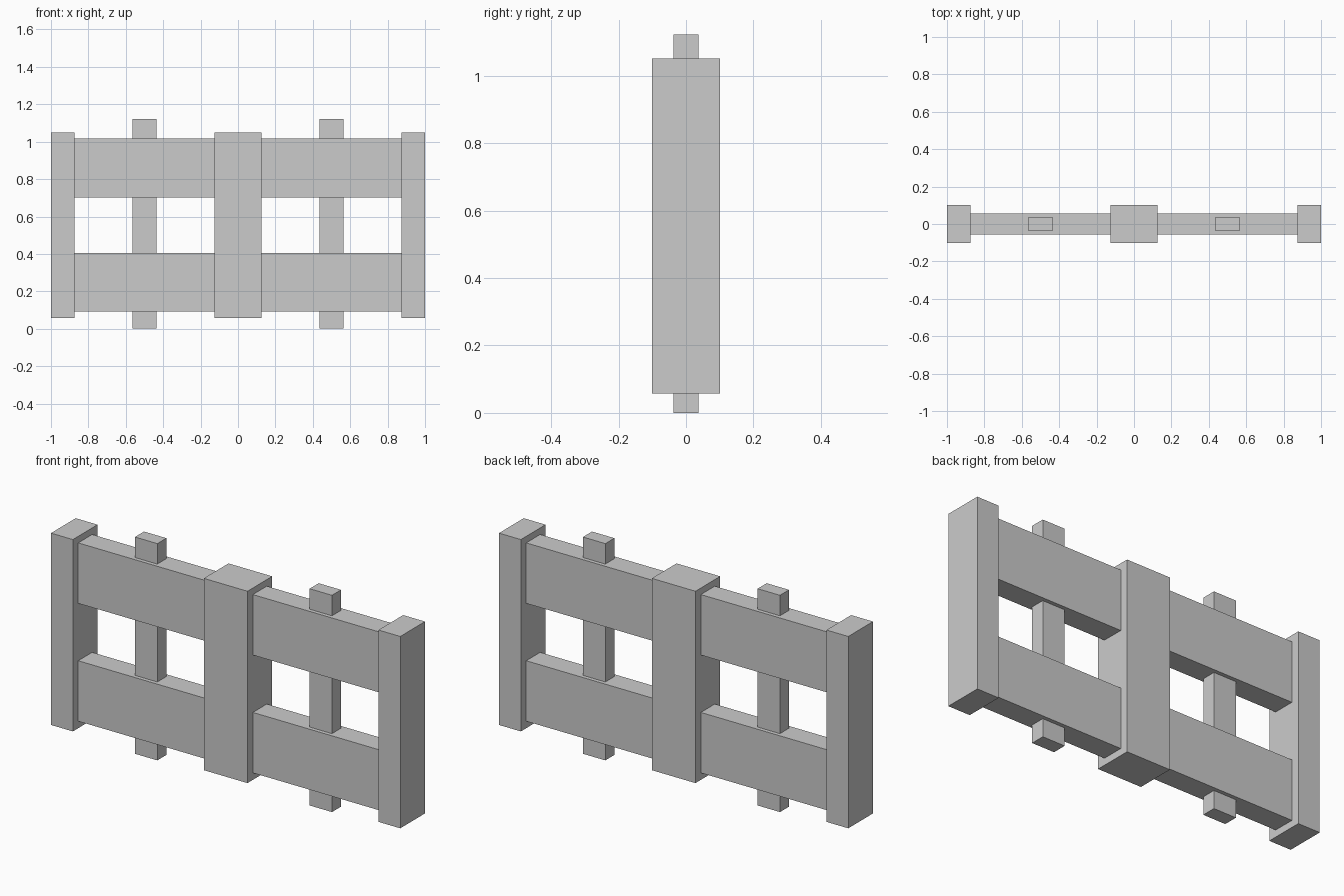
import bpy

if "Cube" in bpy.data.objects:
    bpy.data.objects.remove(bpy.data.objects["Cube"])


def box(name, x, y, z):
    """Box from (min, max) ranges on each axis."""
    bpy.ops.mesh.primitive_cube_add(size=1, location=[(a + b) / 2 for a, b in (x, y, z)])
    ob = bpy.context.object
    ob.name = name
    ob.scale = [b - a for a, b in (x, y, z)]
    bpy.ops.object.transform_apply(location=False, rotation=False, scale=True)
    return ob


POST_Y, POST_Z = (-0.101, 0.101), (0.057, 1.05)
RAIL_Y = (-0.057, 0.057)

# Wide middle post
box("middle_post", (-0.125, 0.125), POST_Y, POST_Z)

for side, s in (("left", -1), ("right", 1)):
    def span(a, b):
        return tuple(sorted((s * a, s * b)))

    # Narrow end post
    box(f"{side}_end_post", span(0.875, 1.0), POST_Y, POST_Z)
    # Horizontal rails, tucked slightly into the posts
    box(f"{side}_lower_rail", span(0.115, 0.885), RAIL_Y, (0.093, 0.406))
    box(f"{side}_upper_rail", span(0.115, 0.885), RAIL_Y, (0.703, 1.016))
    # Upright stake running through both rails
    box(f"{side}_stake", span(0.436, 0.564), (-0.037, 0.037), (0.0, 1.122))
